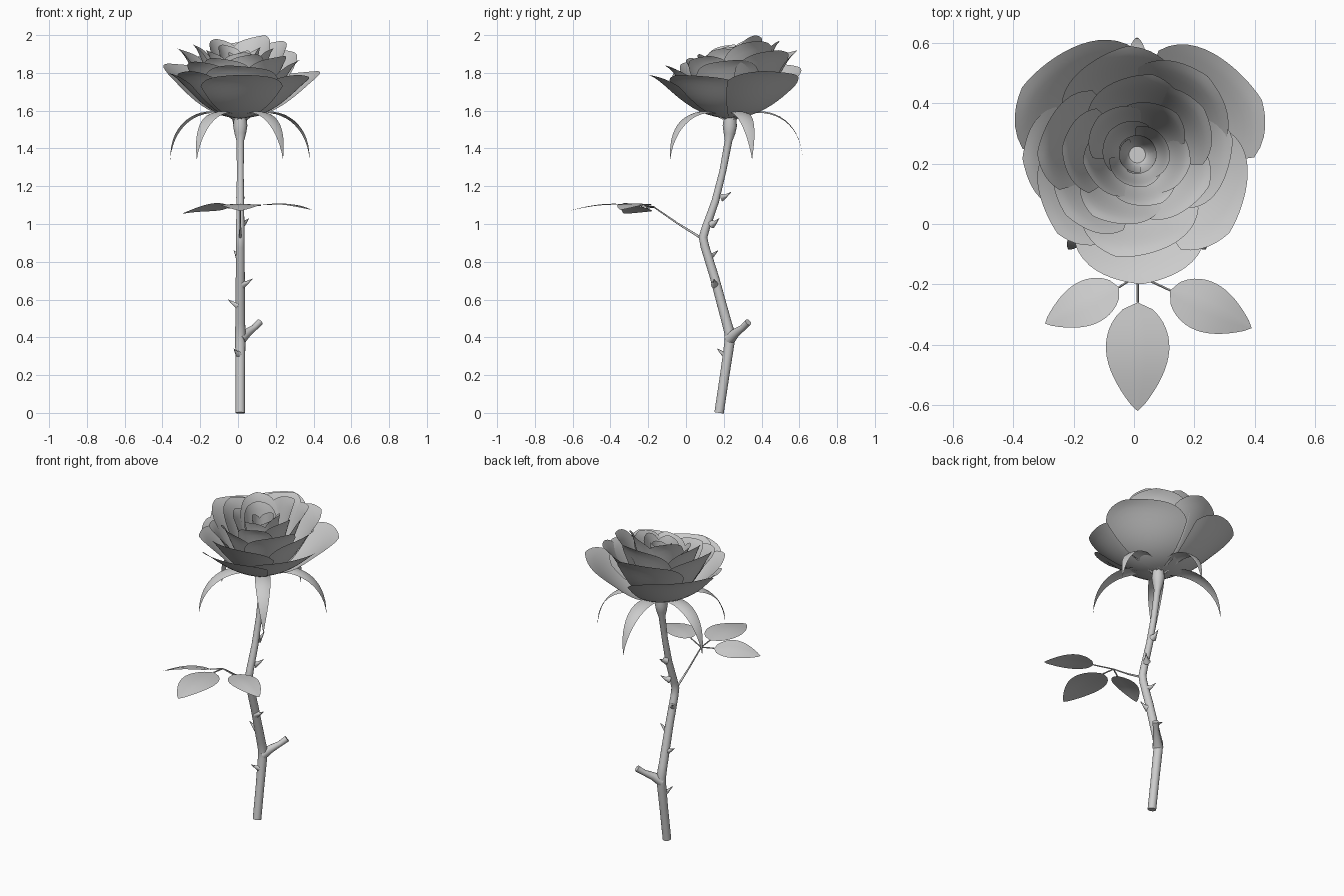
import bpy, bmesh, math
from mathutils import Vector

cube = bpy.data.objects.get("Cube")
if cube:
    bpy.data.objects.remove(cube)

grey = bpy.data.materials.new("plain grey")
grey.use_nodes = True
colour = (0.6, 0.6, 0.6, 1)
grey.diffuse_color = colour
grey.node_tree.nodes["Principled BSDF"].inputs["Base Color"].default_value = colour

CENTRE = Vector((0.01, 0.23, 0))


def finish(bm, name):
    bmesh.ops.remove_doubles(bm, verts=bm.verts, dist=0.0002)
    mesh = bpy.data.meshes.new(name)
    bm.to_mesh(mesh)
    bm.free()
    obj = bpy.data.objects.new(name, mesh)
    bpy.context.collection.objects.link(obj)
    mesh.materials.append(grey)
    mesh.shade_smooth()
    return obj


def sheet(name, point, nu, nv):
    """Grid surface from point(u, v), u in -1..1 and v in 0..1."""
    bm = bmesh.new()
    rows = [[bm.verts.new(point(2 * i / nu - 1, j / nv)) for i in range(nu + 1)]
            for j in range(nv + 1)]
    for a, b in zip(rows, rows[1:]):
        for i in range(nu):
            bm.faces.new((a[i], a[i + 1], b[i + 1], b[i]))
    return finish(bm, name)


def tube(name, path, radii, sides=12):
    bm = bmesh.new()
    path = [Vector(p) for p in path]
    rings = []
    for i, p in enumerate(path):
        tangent = (path[min(i + 1, len(path) - 1)] - path[max(i - 1, 0)]).normalized()
        side = tangent.cross(Vector((0.3, 1, 0.1))).normalized()
        other = tangent.cross(side)
        rings.append([bm.verts.new(p + radii[i] * (side * math.cos(k * math.tau / sides)
                                                  + other * math.sin(k * math.tau / sides)))
                      for k in range(sides)])
    for a, b in zip(rings, rings[1:]):
        for k in range(sides):
            n = (k + 1) % sides
            bm.faces.new((a[k], a[n], b[n], b[k]))
    bm.faces.new(rings[0][::-1])
    bm.faces.new(rings[-1])
    obj = finish(bm, name)
    obj.data.set_sharp_from_angle(angle=math.radians(50))
    return obj


def bezier(a, b, c, d, t):
    s = 1 - t
    return s**3 * Vector(a) + 3 * s * s * t * Vector(b) + 3 * s * t * t * Vector(c) + t**3 * Vector(d)


# Stem with the swollen base of the bloom
stem = [(0.175, 0), (0.205, 0.2), (0.23, 0.37), (0.232, 0.42), (0.215, 0.48), (0.15, 0.72),
        (0.1, 0.88), (0.09, 0.93), (0.105, 0.98), (0.155, 1.12), (0.195, 1.28), (0.225, 1.44),
        (0.23, 1.48), (0.232, 1.52), (0.233, 1.57)]
thick = [0.025, 0.025, 0.027, 0.028, 0.026, 0.024, 0.023, 0.023, 0.022, 0.02, 0.018, 0.02,
         0.031, 0.038, 0.032]
tube("stem", [(0.012, y, z) for y, z in stem], thick, 16)

# Cut side shoot
tube("side_shoot", [(0.012, 0.23, 0.39), (0.05, 0.265, 0.425), (0.085, 0.3, 0.45), (0.115, 0.33, 0.48)],
     [0.032, 0.023, 0.017, 0.019])

# Thorns: base y and z, then direction x and y
for i, (y, z, dx, dy) in enumerate([(0.22, 0.31, -0.5, -0.8), (0.185, 0.57, -1, 0.1),
                                    (0.155, 0.68, 1, -0.1), (0.115, 0.83, -0.5, 0.8),
                                    (0.13, 1.0, 0.6, 0.6), (0.175, 1.14, 0.1, 1)]):
    out = Vector((dx, dy, 0)).normalized()
    base = Vector((0.012, y, z))
    tube(f"thorn_{i + 1}", [base + out * 0.01, base + out * 0.035 + Vector((0, 0, 0.008)),
                            base + out * 0.065 + Vector((0, 0, 0.03))], [0.023, 0.01, 0.001], 8)

# Leaf stalks
node = (0.012, -0.17, 1.09)
tube("leaf_stalk", [(0.012, 0.09, 0.92), (0.012, -0.04, 1.0), node], [0.007, 0.005, 0.004], 8)


# Leaves on their stalklets
def leaf(name, base, tip, half, roll):
    base, tip = Vector(base), Vector(tip)
    tube(name + "_stalk", [node, base], [0.004, 0.004], 6)
    side = (tip - base).cross(Vector((0, 0, 1))).normalized()
    side.z = roll

    def point(u, v):
        w = half * math.sin(math.pi * v**0.8)**0.7 * (1 - 0.25 * v**4)
        p = base.lerp(tip, v) + side * u * w
        p.z += 0.02 * math.sin(math.pi * v) - 0.05 * w * abs(u)
        return p
    sheet(name, point, 8, 16)


leaf("middle_leaf", (0.012, -0.26, 1.1), (0.012, -0.62, 1.07), 0.106, 0)
leaf("left_leaf", (0.12, -0.22, 1.1), (0.39, -0.345, 1.075), 0.085, 0)
leaf("right_leaf", (-0.05, -0.21, 1.085), (-0.295, -0.33, 1.055), 0.075, -0.3)

# Drooping sepals
for i in range(5):
    angle = math.radians(90 + 72 * i)
    out = Vector((math.cos(angle), math.sin(angle), 0))
    side = Vector((-out.y, out.x, 0))

    def sepal(u, v):
        r, z = bezier((0.02, 1.56), (0.2, 1.655), (0.38, 1.56), (0.388, 1.34), v)
        w = 0.035 * (1 - v)**1.1 * (1 + 3 * v)
        return CENTRE + out * r + side * u * w + Vector((0, 0, z - 0.2 * w * u * u))
    sheet(f"sepal_{i + 1}", sepal, 6, 16)


# Petals are flaring sectors with an off-centre point on the rim
def petal(name, azimuth, reach, top, half_angle, root, belly, skew):
    a0 = math.radians(azimuth)
    half = math.radians(half_angle)
    low = 1.56

    def point(u, v):
        t = v * (1 - 0.13 * abs(u - skew) - 0.17 * u**4)
        h = top - low
        r, z = bezier((0.015, 0), (root * reach, 0.05 * h), (belly * reach, 0.88 * h), (reach, h), t)
        a = a0 + half * u * (1 - 0.15 * t**3)
        r *= 1 + 0.04 * u * u
        return CENTRE + Vector((r * math.cos(a), r * math.sin(a), low + z))
    sheet(name, point, 20, 12)


# Each whorl: root and belly fullness, then azimuth, reach, top and half angle of its petals
whorls = {
    "outer": (0.55, 0.78, [(38, 0.45, 1.81, 42), (-88, 0.43, 1.79, 40), (134, 0.44, 1.85, 46),
                           (-26, 0.4, 1.79, 42), (182, 0.38, 1.8, 34), (212, 0.37, 1.81, 38)]),
    "second": (0.6, 0.75, [(110, 0.36, 1.92, 44), (48, 0.35, 1.92, 44), (-5, 0.32, 1.87, 42),
                           (-85, 0.345, 1.84, 46), (-140, 0.31, 1.86, 42), (165, 0.33, 1.93, 42)]),
    "third": (0.65, 0.72, [(95, 0.27, 1.97, 48), (35, 0.27, 1.97, 46), (-40, 0.26, 1.89, 48),
                           (-110, 0.25, 1.88, 46), (175, 0.25, 1.95, 46)]),
    "fourth": (0.7, 0.7, [(65, 0.19, 2.0, 55), (-10, 0.18, 1.93, 52), (-80, 0.18, 1.9, 52),
                          (-155, 0.18, 1.92, 52), (135, 0.18, 1.98, 52)]),
    "inner": (0.8, 0.75, [(20, 0.11, 1.94, 75), (140, 0.12, 1.95, 75), (260, 0.11, 1.91, 75)]),
    "heart": (1.1, 0.9, [(80, 0.065, 1.92, 85), (200, 0.06, 1.91, 85), (320, 0.065, 1.9, 85)]),
}
for whorl, (root, belly, petals) in whorls.items():
    for i, (azimuth, reach, top, spread) in enumerate(petals):
        petal(f"{whorl}_petal_{i + 1}", azimuth, reach, top, spread, root, belly, 0.4 * (i % 3 - 1))
